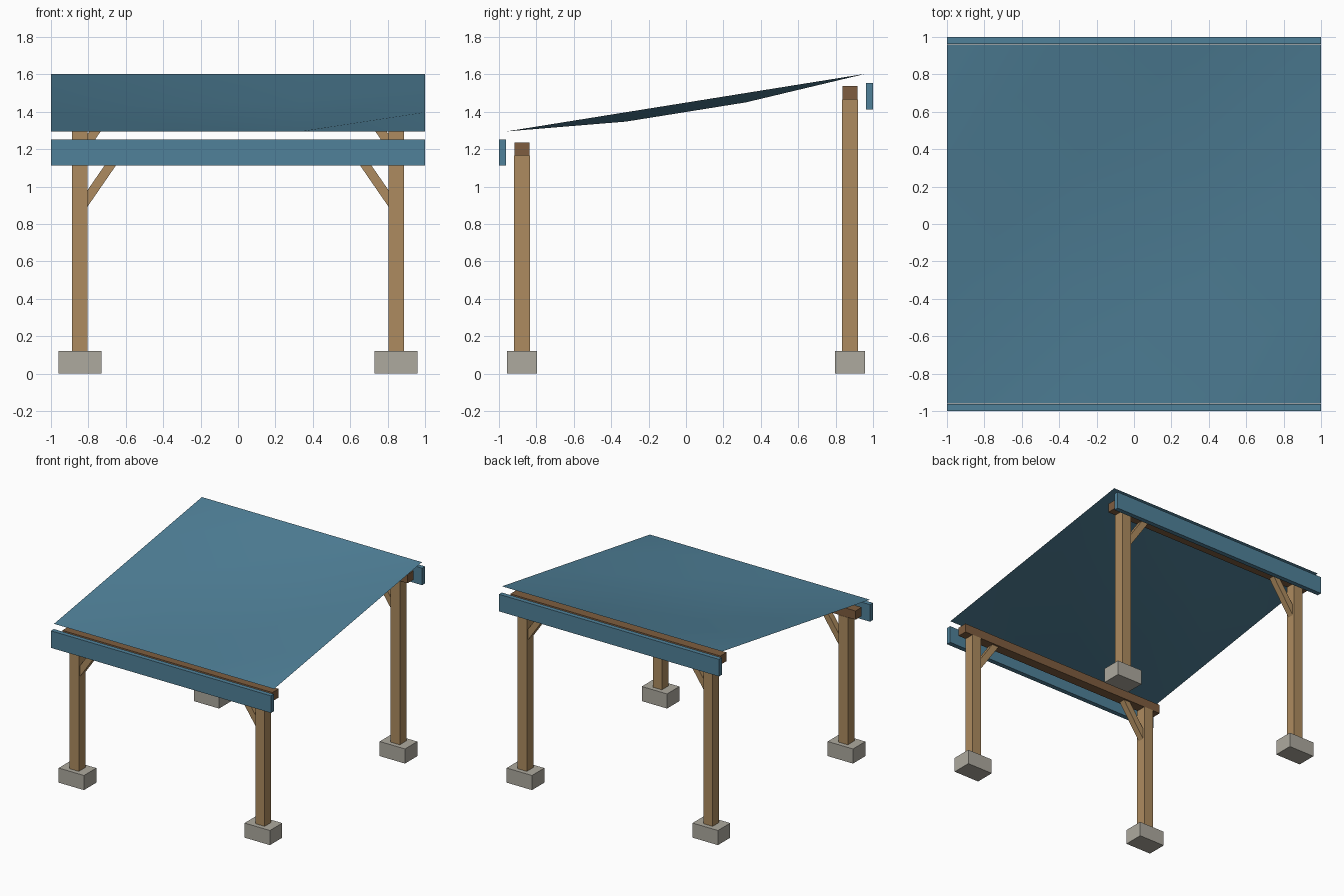
import bpy, bmesh, math
from mathutils import Matrix, Vector

if "Cube" in bpy.data.objects:
    bpy.data.objects.remove(bpy.data.objects["Cube"])


def material(name, rgb):
    m = bpy.data.materials.new(name)
    m.diffuse_color = (*rgb, 1)
    m.use_nodes = True
    m.node_tree.nodes["Principled BSDF"].inputs["Base Color"].default_value = m.diffuse_color
    return m


BLUE = material("blue_sheet", (0.08, 0.22, 0.32))
WOOD = material("post_wood", (0.42, 0.26, 0.115))
DARK = material("beam_wood", (0.21, 0.11, 0.05))
STONE = material("concrete", (0.42, 0.40, 0.345))


def add_mesh(name, bm, mat):
    me = bpy.data.meshes.new(name)
    bm.to_mesh(me)
    bm.free()
    me.materials.append(mat)
    ob = bpy.data.objects.new(name, me)
    bpy.context.collection.objects.link(ob)
    return ob


def box(name, centre, size, mat, tilt=0.0):
    bm = bmesh.new()
    xf = (Matrix.Translation(centre) @ Matrix.Rotation(tilt, 4, 'Y')
          @ Matrix.Diagonal((*size, 1)))
    bmesh.ops.create_cube(bm, size=1, matrix=xf)
    return add_mesh(name, bm, mat)


POST_X, POST_Y = 0.845, 0.877
FOOT = 0.12

# Two frames: low at the front, high at the back
for end, sy, top in (("front", -1, 1.165), ("back", 1, 1.465)):
    y = sy * POST_Y
    for side, sx in (("left", -1), ("right", 1)):
        x = sx * POST_X
        # Footing and post
        box(f"{end}_{side}_footing", (x, y, FOOT / 2), (0.23, 0.16, FOOT), STONE)
        box(f"{end}_{side}_post", (x, y, (FOOT + top) / 2),
            (0.083, 0.085, top - FOOT), WOOD)
        # Diagonal brace from the post to the beam
        a = Vector((sx * 0.83, y, top - 0.265))
        b = Vector((sx * 0.623, y, top + 0.035))
        d = b - a
        box(f"{end}_{side}_brace", (a + b) / 2, (0.05, 0.05, d.length), WOOD,
            math.atan2(d.x, d.z))
    # Beam and fascia board
    box(f"{end}_beam", (0, y, top + 0.036), (1.91, 0.08, 0.072), DARK)
    box(f"{end}_fascia", (0, sy * 0.981, top + 0.018), (2.0, 0.038, 0.14), BLUE)

# Sloping roof sheet: straight edges, slightly sagging middle
bm = bmesh.new()
N = 3
grid = []
for j in range(N + 1):
    for i in range(N + 1):
        inner = 0 < i < N and 0 < j < N
        z = 1.295 + 0.308 * j / N - (0.05 if inner else 0)
        grid.append(bm.verts.new((-1 + 2 * i / N, -0.96 + 1.92 * j / N, z)))
for j in range(N):
    for i in range(N):
        k = j * (N + 1) + i
        p, q, r, s = grid[k], grid[k + 1], grid[k + N + 2], grid[k + N + 1]
        for tri in ((p, q, r), (p, r, s)):
            bm.faces.new(tri).smooth = True
add_mesh("roof_sheet", bm, BLUE)
